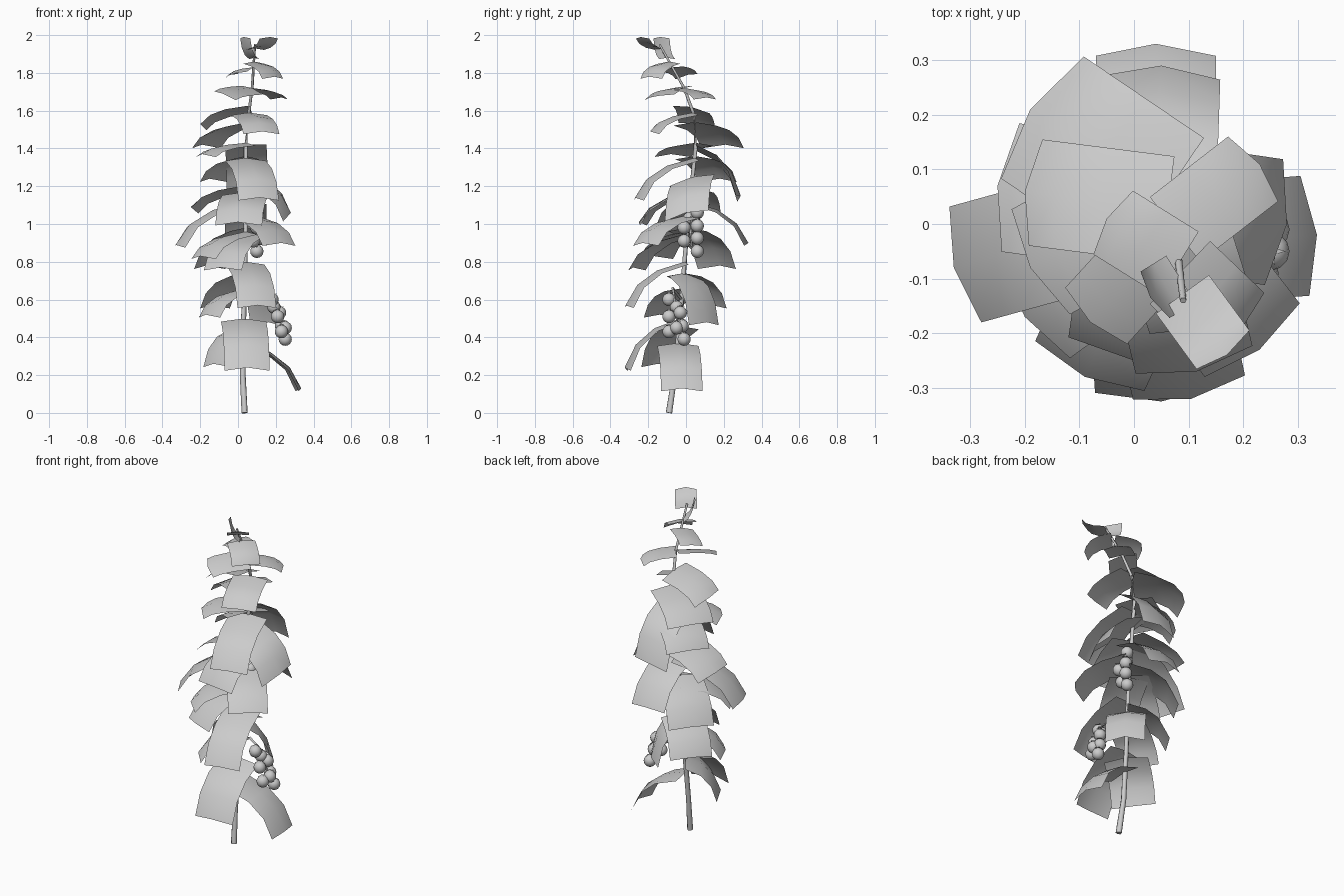
import bpy, bmesh, math
from mathutils import Vector

cube = bpy.data.objects.get("Cube")
if cube:
    bpy.data.objects.remove(cube, do_unlink=True)

grey = bpy.data.materials.new("plain grey")
grey.use_nodes = True
grey.diffuse_color = (0.6, 0.6, 0.6, 1)
grey.node_tree.nodes["Principled BSDF"].inputs["Base Color"].default_value = (0.6, 0.6, 0.6, 1)

# Stem path, bottom to top
STEM = [Vector(p) for p in (
    (.035, -.09, 0), (.025, -.06, .2), (.03, -.03, .5), (.04, 0, .9),
    (.04, .05, 1.4), (.055, .045, 1.57), (.075, -.01, 1.72), (.09, -.14, 1.95))]


def stem_at(z):
    for a, b in zip(STEM, STEM[1:]):
        if z <= b.z:
            return a.lerp(b, (z - a.z) / (b.z - a.z))
    return STEM[-1].copy()


def finish(bm, name, angle=35):
    mesh = bpy.data.meshes.new(name)
    bm.to_mesh(mesh)
    bm.free()
    mesh.materials.append(grey)
    obj = bpy.data.objects.new(name, mesh)
    bpy.context.collection.objects.link(obj)
    bpy.ops.object.select_all(action='DESELECT')
    obj.select_set(True)
    bpy.context.view_layer.objects.active = obj
    bpy.ops.object.shade_smooth_by_angle(angle=math.radians(angle))
    return obj


def tube(name, path, r0, r1, sides=6):
    bm = bmesh.new()
    rings = []
    for i, p in enumerate(path):
        t = i / (len(path) - 1)
        way = path[min(i + 1, len(path) - 1)] - path[max(i - 1, 0)]
        turn = way.to_track_quat('Z', 'Y')
        r = r0 + (r1 - r0) * t
        rings.append([bm.verts.new(p + turn @ Vector((
            r * math.cos(k * math.tau / sides), r * math.sin(k * math.tau / sides), 0)))
            for k in range(sides)])
    for a, b in zip(rings, rings[1:]):
        for k in range(sides):
            n = (k + 1) % sides
            bm.faces.new((a[k], a[n], b[n], b[k]))
    bm.faces.new(rings[0][::-1])
    bm.faces.new(rings[-1])
    return finish(bm, name, 70)


def leaf(name, base_z, tip, width, roll=0):
    """Drooping rectangular card, arched along its length and rolled about it."""
    root, tip = stem_at(base_z), Vector(tip)
    flat = Vector((tip.x - root.x, tip.y - root.y, 0))
    out = flat.normalized()
    side = Vector((-out.y, out.x, roll)).normalized()
    bend = root + flat * .8 + Vector((0, 0, (tip.z - root.z) * .2))
    bm = bmesh.new()
    rows = []
    for i in range(4):
        t = i / 3
        mid = root * (1 - t) ** 2 + bend * 2 * t * (1 - t) + tip * t * t
        edge = (out * -.1 * t - Vector((0, 0, .07))) * width
        rows.append([bm.verts.new(mid + side * width * .5 * s + edge * abs(s))
                     for s in (-1, 0, 1)])
    for a, b in zip(rows, rows[1:]):
        for k in range(2):
            bm.faces.new((a[k], b[k], b[k + 1], a[k + 1]))
    return finish(bm, name)


tube("main_stem", STEM, .017, .006)

# Leaves: height on the stem, tip centre, width, roll
LOWER = [
    (.37, (.335, -.02, .13), .22, 0), (.5, (.05, -.325, .24), .24, 0),
    (.46, (-.13, -.15, .26), .25, 0), (.66, (-.17, -.14, .52), .22, 0),
    (.74, (-.14, .14, .57), .24, 0), (.74, (.16, .11, .48), .22, 0),
    (.8, (.105, -.32, .57), .21, 0)]
MIDDLE = [
    (.95, (-.09, -.28, .77), .22, 0), (.96, (-.2, -.17, .83), .22, 0),
    (.98, (-.17, .18, .78), .26, 0), (1.05, (.23, -.23, .9), .22, 0),
    (1.12, (.04, .33, .9), .22, 0), (1.12, (-.33, -.08, .89), .22, 0),
    (1.17, (0, -.25, 1.01), .25, 0), (1.2, (-.25, .07, 1.09), .24, .15),
    (1.25, (.28, 0, 1.06), .24, .25)]
UPPER = [
    (1.35, (.115, -.27, 1.14), .22, 0), (1.36, (-.15, .18, 1.24), .25, 0),
    (1.42, (.05, .29, 1.15), .22, -.15), (1.43, (-.19, -.08, 1.37), .22, 0),
    (1.54, (-.19, .21, 1.42), .27, 0), (1.59, (.13, -.19, 1.49), .2, 0),
    (1.62, (-.2, .06, 1.53), .2, .2)]
TOP = [
    (1.72, (-.08, -.18, 1.69), .16, -.3), (1.72, (.23, .11, 1.67), .15, 0),
    (1.83, (-.05, .01, 1.79), .14, -.2), (1.86, (.195, -.195, 1.78), .16, 0),
    (1.93, (.17, -.24, 1.99), .12, 0), (1.88, (.03, -.135, 1.99), .1, 0)]
for tier, leaves in (("lower", LOWER), ("middle", MIDDLE), ("upper", UPPER), ("top", TOP)):
    for i, spec in enumerate(leaves):
        leaf(f"{tier}_leaf_{i + 1}", *spec)


def fruit(name, centre, radius=.035):
    """Round berry with a small five-pointed cap."""
    bm = bmesh.new()
    bmesh.ops.create_uvsphere(bm, u_segments=12, v_segments=8, radius=radius)
    hub = bm.verts.new((0, 0, radius * 1.15))
    for k in range(5):
        a = k * math.tau / 5
        ring = [bm.verts.new((r * radius * math.cos(a + d), r * radius * math.sin(a + d), radius * h))
                for r, d, h in ((.3, -.6, 1.03), (.8, 0, .85), (.3, .6, 1.03))]
        bm.faces.new([hub] + ring)
    bmesh.ops.translate(bm, verts=bm.verts, vec=centre)
    return finish(bm, name, 50)


def bunch(name, base_z, path, berries):
    stalk = [stem_at(base_z)] + [Vector(p) for p in path]
    tube(name + "_stalk", stalk, .008, .005, 5)
    for i, c in enumerate(berries):
        c = Vector(c)
        fruit(f"{name}_berry_{i + 1}", c)
        near = min(stalk[1:], key=lambda p: (p - c).length)
        tube(f"{name}_twig_{i + 1}", [near, c + Vector((0, 0, .035))], .004, .004, 4)


bunch("low_bunch", .6,
      [(.13, -.07, .66), (.2, -.06, .6), (.22, -.05, .51), (.24, -.04, .42)],
      [(.18, -.09, .6), (.21, -.09, .51), (.22, -.03, .53), (.23, -.09, .43),
       (.23, -.02, .46), (.25, -.05, .45), (.25, -.01, .39), (.19, -.05, .56)])
bunch("high_bunch", 1.0,
      [(.07, .02, 1.09), (.1, .03, 1.04), (.1, .025, .95), (.1, .03, .88)],
      [(.1, .06, 1.06), (.1, -.01, .98), (.11, .06, .99), (.08, -.01, .91),
       (.11, .06, .925), (.1, .06, .855), (.07, .02, 1.03)])
